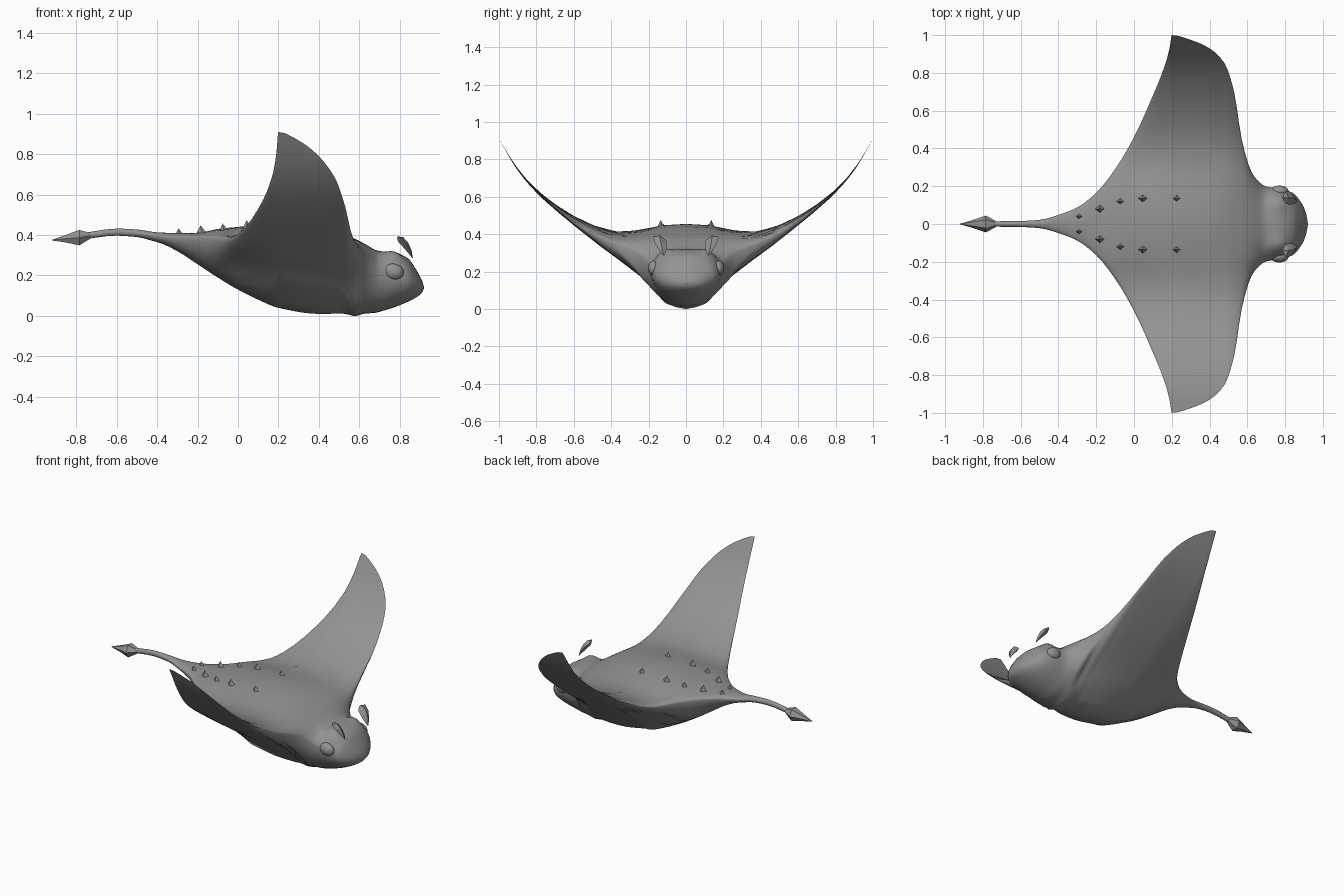
import bpy, bmesh, math
from mathutils import Vector, Matrix

if "Cube" in bpy.data.objects:
    bpy.data.objects.remove(bpy.data.objects["Cube"])

skin = bpy.data.materials.new("slate_grey")
skin.diffuse_color = (0.29, 0.29, 0.29, 1)
skin.use_nodes = True
skin.node_tree.nodes["Principled BSDF"].inputs["Base Color"].default_value = skin.diffuse_color


def curve(pts):
    """Smooth monotone curve through (key, value) points."""
    k = [p[0] for p in pts]
    v = [p[1] for p in pts]
    d = [(v[i + 1] - v[i]) / (k[i + 1] - k[i]) for i in range(len(k) - 1)]
    m = [d[0]] + [2 * a * b / (a + b) if a * b > 0 else 0 for a, b in zip(d, d[1:])] + [d[-1]]

    def f(x):
        x = min(max(x, k[0]), k[-1])
        i = max(j for j in range(len(d)) if k[j] <= x)
        h = k[i + 1] - k[i]
        t = (x - k[i]) / h
        return ((2 * t**3 - 3 * t**2 + 1) * v[i] + (t**3 - 2 * t**2 + t) * h * m[i]
                + (3 * t**2 - 2 * t**3) * v[i + 1] + (t**3 - t**2) * h * m[i + 1])
    return f


def finish(name, bm, smooth=True):
    bmesh.ops.recalc_face_normals(bm, faces=bm.faces)
    me = bpy.data.meshes.new(name)
    bm.to_mesh(me)
    bm.free()
    me.materials.append(skin)
    ob = bpy.data.objects.new(name, me)
    bpy.context.collection.objects.link(ob)
    if smooth:
        bpy.ops.object.select_all(action='DESELECT')
        ob.select_set(True)
        bpy.context.view_layer.objects.active = ob
        bpy.ops.object.shade_smooth_by_angle(angle=math.radians(50))
    return ob


def loft(bm, rings):
    """Skin closed rings of points and cap both ends."""
    rows = [[bm.verts.new(p) for p in r] for r in rings]
    n = len(rows[0])
    for a, b in zip(rows, rows[1:]):
        for i in range(n):
            bm.faces.new((a[i], a[(i + 1) % n], b[(i + 1) % n], b[i]))
    bm.faces.new(rows[0])
    bm.faces.new(rows[-1])


# Half width along the body, from tail through wing tips to nose
span = [(-.76, .014), (-.6, .016), (-.5, .022), (-.4, .048), (-.3, .088), (-.2, .165),
        (-.1, .29), (0, .46), (.1, .68), (.17, .86), (.19, .94), (.2, 1.0), (.3, .975),
        (.4, .93), (.48, .85), (.53, .70), (.57, .45), (.62, .28), (.66, .225), (.7, .198),
        (.78, .185), (.84, .165), (.88, .122), (.91, .06), (.92, .006)]
width = curve(span)
# Height of the mid line, and depth above and below it
mid = curve([(-.76, .395), (-.6, .415), (-.5, .41), (-.4, .395), (-.3, .39), (-.1, .38),
             (0, .37), (.5, .37), (.57, .355), (.62, .31), (.7, .23), (.78, .2), (.84, .18),
             (.92, .14)])
above = curve([(-.76, .016), (-.4, .018), (-.2, .025), (-.1, .05), (0, .07), (.2, .085),
               (.4, .07), (.57, .03), (.62, .05), (.7, .09), (.78, .115), (.84, .105),
               (.88, .07), (.91, .03), (.92, .003)])
below = curve([(-.76, .016), (-.5, .02), (-.4, .03), (-.3, .07), (-.2, .13), (-.1, .19),
               (0, .24), (.1, .29), (.2, .33), (.4, .36), (.57, .355), (.62, .30), (.7, .21),
               (.78, .155), (.84, .11), (.88, .07), (.91, .03), (.92, .003)])
# Upward sweep of the wings, and how the thickness fades outward
sweep = curve([(0, 0), (.3, 0), (.4, .012), (.5, .05), (.6, .105), (.7, .175), (.8, .26),
               (.9, .375), (1, .54)])
fade_top = curve([(0, 1), (.15, .9), (.3, .5), (.5, .4), (.7, .25), (.9, .12), (1, .05)])
fade_low = curve([(0, 1), (.1, .95), (.2, .67), (.3, .44), (.4, .28), (.5, .17), (.6, .1),
                  (.7, .06), (.85, .03), (1, .02)])


def skin_point(x, a):
    """Point on the body at station x and section angle a."""
    w = width(x)
    y = w * math.cos(a)
    s = math.sin(a)
    u = min(max((w - .2) / .2, 0), 1)
    fade = (fade_top if s > 0 else fade_low)(abs(y))
    z = mid(x) + sweep(abs(y)) + s * (above if s > 0 else below)(x) * (1 - u + u * fade)
    if s > 0:  # brow swelling over each eye
        z += .03 * s * math.exp(-((x - .77) / .05) ** 2 - ((abs(y) - .12) / .045) ** 2)
    return Vector((x, y, z))


# Body, wings, head and tail stem in one skin
keys = [p[0] for p in span]
stations = [a + (b - a) * i / 3 for a, b in zip(keys, keys[1:]) for i in range(3)] + [.92]
bm = bmesh.new()
loft(bm, [[skin_point(x, 2 * math.pi * i / 48) for i in range(48)] for x in stations])
finish("body", bm)

# Faceted barb at the end of the tail
bm = bmesh.new()
loft(bm, [[(x, r * math.cos(i * math.pi / 3), z + r * math.sin(i * math.pi / 3))
           for i in range(6)]
          for x, z, r in [(-.92, .375, .002), (-.85, .382, .022), (-.785, .387, .044),
                          (-.73, .396, .016)]])
finish("tail_barb", bm, False)

# Paired back spikes, shrinking toward the tail
spikes = [(.23, .135, .042, .475), (.05, .135, .036, .472), (-.07, .12, .028, .456),
          (-.18, .08, .025, .448), (-.29, .04, .021, .433)]

for side, label in ((1, "left"), (-1, "right")):
    bm = bmesh.new()
    for x, y, r, top in spikes:
        base = [bm.verts.new((x + r * dx, side * (y + r * .8 * dy), top - r * 1.5))
                for dx, dy in ((1, 0), (0, 1), (-1, 0), (0, -1))]
        tip = bm.verts.new((x - r * .2, side * y, top))
        bm.faces.new(base)
        for i in range(4):
            bm.faces.new((base[i], base[(i + 1) % 4], tip))
    finish(label + "_back_spikes", bm, False)

    # Flattened eye bulging from the side of the head
    bm = bmesh.new()
    bmesh.ops.create_uvsphere(
        bm, u_segments=16, v_segments=10, radius=1,
        matrix=Matrix.Translation((.77, side * .172, .218))
        @ Matrix.Rotation(.25, 4, 'Y') @ Matrix.Diagonal((.05, .032, .04, 1)))
    finish(label + "_eye", bm)

    # Thin curved horn blade floating above the brow
    bm = bmesh.new()
    path = [(.79, .14, .388, .012), (.805, .14, .378, .034), (.83, .136, .35, .034),
            (.85, .128, .318, .022), (.864, .12, .286, .003)]
    loft(bm, [[(x + dx * w * .35, side * (y + dy * w), z + dx * w * .35 + dy * w * .3)
               for dx, dy in ((1, 0), (0, 1), (-1, 0), (0, -1))] for x, y, z, w in path])
    finish(label + "_horn", bm, False)
